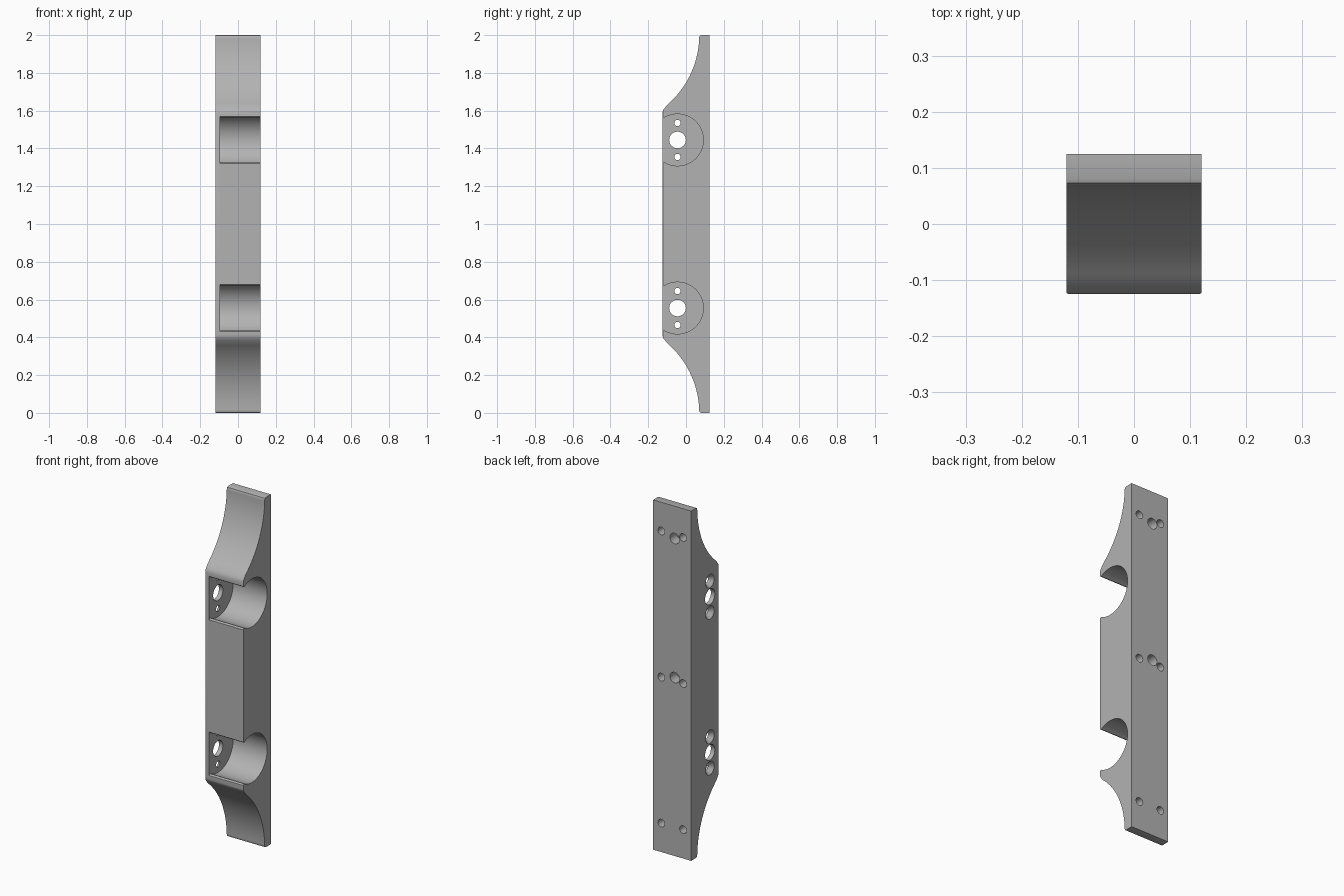
import bpy, bmesh, math
from mathutils import Matrix, Vector

cube = bpy.data.objects.get("Cube")
if cube:
    bpy.data.objects.remove(cube, do_unlink=True)

HALF_W = 0.12        # half width in x
FRONT, BACK = -0.125, 0.125
POCKET_Y, POCKET_Z, POCKET_R = -0.045, 0.445, 0.137   # z measured from mid height
WALL_X = -0.095      # inner face of the pocket end wall

grey = bpy.data.materials.new("plain grey")
grey.use_nodes = True
COLOUR = (0.45, 0.45, 0.45, 1)
grey.diffuse_color = COLOUR
grey.node_tree.nodes["Principled BSDF"].inputs["Base Color"].default_value = COLOUR


def prism(bm, profile, x0, x1):
    """Extrude a (y, z) outline along x."""
    face = bm.faces.new([bm.verts.new((x0, y, z)) for y, z in profile])
    out = bmesh.ops.extrude_face_region(bm, geom=[face])
    verts = [v for v in out["geom"] if isinstance(v, bmesh.types.BMVert)]
    bmesh.ops.translate(bm, verts=verts, vec=(x1 - x0, 0, 0))


def drill(bm, start, end, r0, r1, segments=32):
    """Add a capped cylinder or cone between two points."""
    start, end = Vector(start), Vector(end)
    axis = end - start
    turn = Vector((0, 0, 1)).rotation_difference(axis).to_matrix().to_4x4()
    bmesh.ops.create_cone(bm, cap_ends=True, segments=segments, radius1=r0, radius2=r1,
                          depth=axis.length,
                          matrix=Matrix.Translation((start + end) / 2) @ turn)


def make_object(name, bm):
    bmesh.ops.recalc_face_normals(bm, faces=bm.faces)
    mesh = bpy.data.meshes.new(name)
    bm.to_mesh(mesh)
    bm.free()
    mesh.materials.append(grey)
    obj = bpy.data.objects.new(name, mesh)
    bpy.context.collection.objects.link(obj)
    return obj


# Body outline: flat back, thin ends, concave sweeps to a rounded front
SWEEP_R, THIN_Y = 0.4876, 0.07
upper = [(BACK, 1), (0.08, 1), (0.073, 0.997), (THIN_Y, 0.99)]
for i in range(1, 25):
    a = math.radians(49.4) * i / 24
    upper.append((THIN_Y - SWEEP_R + SWEEP_R * math.cos(a), 1 - SWEEP_R * math.sin(a)))
upper += [(-0.113, 0.614), (-0.119, 0.606), (-0.123, 0.597), (FRONT, 0.585)]
outline = [(y, 1 + z) for y, z in upper] + [(y, 1 - z) for y, z in reversed(upper)]

bm = bmesh.new()
prism(bm, outline, -HALF_W, HALF_W)
# Round the long front edges
long_edges = [e for e in bm.edges if all(v.co.y < FRONT + 0.001 for v in e.verts)
              and abs(e.verts[0].co.x - e.verts[1].co.x) < 0.001]
bmesh.ops.bevel(bm, geom=long_edges, offset=0.01, segments=4, profile=0.5, affect='EDGES')
body = make_object("bracket_body", bm)

# Round pockets, open to the front and to one side
bm = bmesh.new()
for side in (-1, 1):
    cz = 1 + side * POCKET_Z
    lip = math.radians(120.5)
    ring = [(POCKET_Y + POCKET_R * math.cos(a), cz + POCKET_R * math.sin(a))
            for a in (lip * i / 32 for i in range(-32, 33))]
    flare = [(-0.121, 0.120), (-0.126, 0.125), (-0.2, 0.125)]
    ring += [(y, cz + dz) for y, dz in flare] + [(y, cz - dz) for y, dz in reversed(flare)]
    prism(bm, ring, WALL_X, HALF_W + 0.1)
pockets = make_object("pocket_cutter", bm)

# Holes through the pocket end walls and blind holes in the back
bm = bmesh.new()
for side in (-1, 1):
    cz = 1 + side * POCKET_Z
    drill(bm, (-0.14, POCKET_Y, cz), (-0.08, POCKET_Y, cz), 0.044, 0.044)
    for dz in (-0.09, 0.09):
        drill(bm, (-0.121, POCKET_Y, cz + dz), (-0.094, POCKET_Y, cz + dz), 0.039, 0.016)
for z in (0.165, 1, 1.835):
    for x in (-0.069, 0.069):
        drill(bm, (x, 0.14, z), (x, 0.065, z), 0.022, 0.022)
for z in (1.02, 1.815):
    drill(bm, (-0.016, 0.14, z), (-0.016, 0.065, z), 0.03, 0.03)
holes = make_object("hole_cutter", bm)

# Cut the body, then shade it
bpy.ops.object.select_all(action='DESELECT')
bpy.context.view_layer.objects.active = body
body.select_set(True)
for cutter in (pockets, holes):
    cutter.hide_render = True
    mod = body.modifiers.new(cutter.name, 'BOOLEAN')
    mod.operation, mod.solver, mod.object = 'DIFFERENCE', 'EXACT', cutter
    bpy.ops.object.modifier_apply(modifier=mod.name)
    bpy.data.objects.remove(cutter, do_unlink=True)
bpy.ops.object.shade_smooth_by_angle(angle=math.radians(30))
